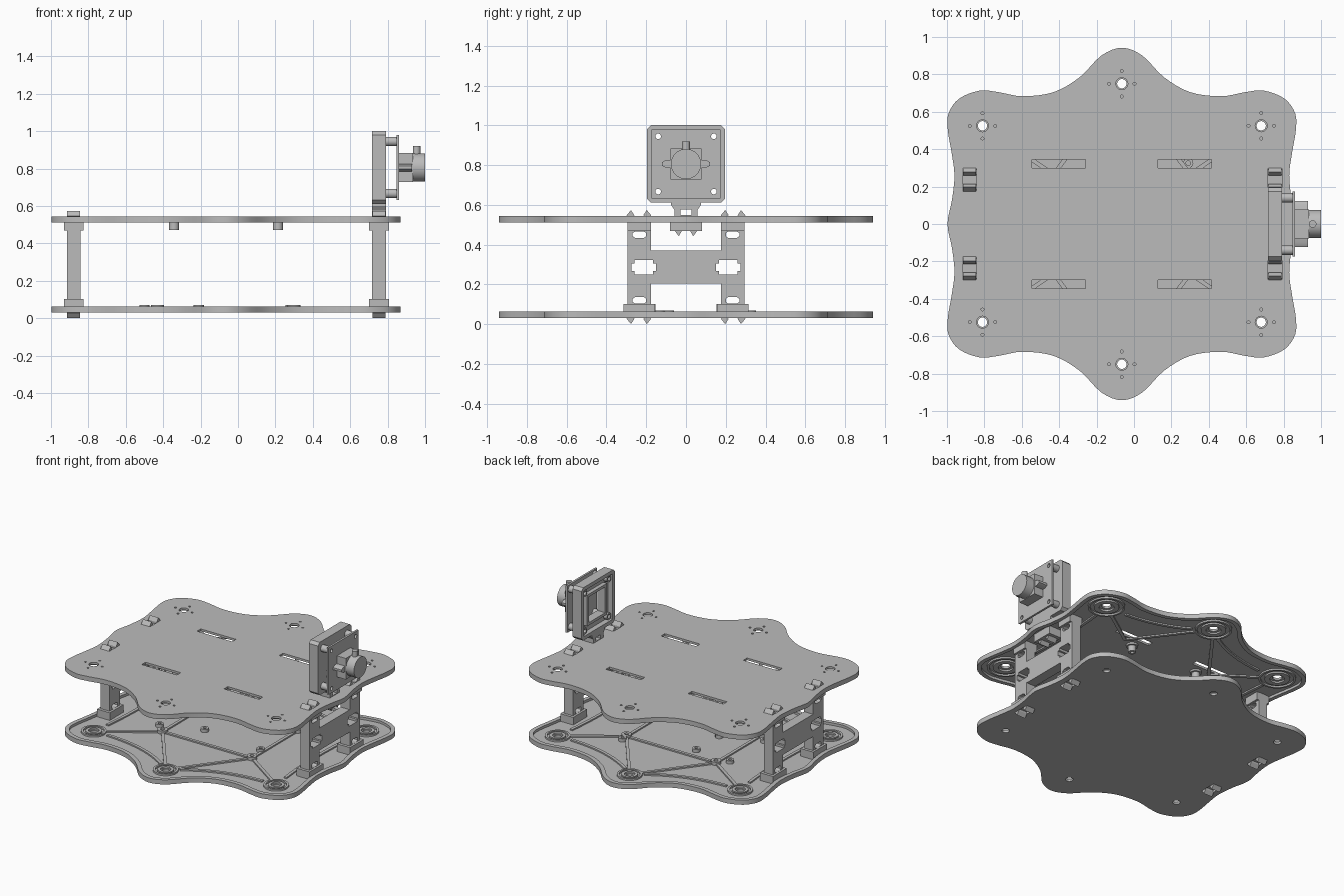
import bpy, bmesh, math
from mathutils import Matrix, Vector

cube = bpy.data.objects.get("Cube")
if cube:
    bpy.data.objects.remove(cube, do_unlink=True)

grey = bpy.data.materials.new("plain grey")
grey.use_nodes = True
grey.diffuse_color = (0.5, 0.5, 0.5, 1)
grey.node_tree.nodes["Principled BSDF"].inputs["Base Color"].default_value = (0.5, 0.5, 0.5, 1)

CX = -0.065
TO_YZ = Matrix(((0, 0, 1, 0), (1, 0, 0, 0), (0, 1, 0, 0), (0, 0, 0, 1)))
parts = []


def prism(name, loops, lo, hi, upright=False):
    """Extrude filled outlines (inner loops become holes) along z, or along x when upright."""
    curve = bpy.data.curves.new(name, 'CURVE')
    curve.dimensions, curve.fill_mode = '2D', 'BOTH'
    curve.extrude = (hi - lo) / 2
    for loop in loops:
        spline = curve.splines.new('POLY')
        spline.points.add(len(loop) - 1)
        for point, co in zip(spline.points, loop):
            point.co = (co[0], co[1], 0, 1)
        spline.use_cyclic_u = True
    helper = bpy.data.objects.new("helper", curve)
    bpy.context.collection.objects.link(helper)
    graph = bpy.context.evaluated_depsgraph_get()
    mesh = bpy.data.meshes.new_from_object(helper.evaluated_get(graph))
    bpy.data.objects.remove(helper, do_unlink=True)
    mesh.transform(Matrix.Translation((0, 0, (lo + hi) / 2)))
    if upright:
        mesh.transform(TO_YZ)
    bm = bmesh.new()
    bm.from_mesh(mesh)
    bmesh.ops.remove_doubles(bm, verts=bm.verts, dist=1e-5)
    bmesh.ops.recalc_face_normals(bm, faces=bm.faces)
    bm.to_mesh(mesh)
    bm.free()
    mesh.name = name
    mesh.materials.clear()
    mesh.materials.append(grey)
    obj = bpy.data.objects.new(name, mesh)
    bpy.context.collection.objects.link(obj)
    parts.append(obj)
    return obj


def rect(x0, x1, y0, y1):
    return [(x0, y0), (x1, y0), (x1, y1), (x0, y1)]


def circle(x, y, r, n=24):
    return [(x + r * math.cos(math.tau * i / n), y + r * math.sin(math.tau * i / n)) for i in range(n)]


def spline_loop(points, steps=4):
    out, n = [], len(points)
    for i in range(n):
        a, b, c, d = (Vector(points[(i + k) % n]) for k in (-1, 0, 1, 2))
        for s in range(steps):
            t = s / steps
            out.append(0.5 * (2 * b + (c - a) * t + (2 * a - 5 * b + 4 * c - d) * t**2
                              + (3 * b - a - 3 * c + d) * t**3))
    return out


def offset(path, dist, closed):
    out, n = [], len(path)
    for i, p in enumerate(path):
        a = path[(i - 1) % n] if closed else path[max(i - 1, 0)]
        b = path[(i + 1) % n] if closed else path[min(i + 1, n - 1)]
        t = (Vector(b) - Vector(a)).normalized()
        out.append(Vector(p) + dist * Vector((t.y, -t.x)))
    return out


def strip(path, width):
    return offset(path, width / 2, False) + offset(path, -width / 2, False)[::-1]


# Wavy six-lobed outline, mirrored from one quarter
quarter = [(0, .942), (.11, .9), (.225, .785), (.365, .705), (.53, .683), (.66, .705), (.76, .713),
           (.87, .67), (.927, .59), (.93, .5), (.91, .38), (.895, .26), (.908, .13), (.932, 0)]
half = quarter + [(x, -y) for x, y in quarter[-2::-1]]
full = half + [(-x, y) for x, y in half[-2:0:-1]]
outline = spline_loop([(CX + x, y) for x, y in full])
inner = offset(outline, 0.03, True)
if max(p.x for p in inner) > max(p.x for p in outline):
    inner = offset(outline, -0.03, True)

# Leg pivots clockwise, rib junctions, post columns
pivots = [(CX + x, y) for x, y in
          [(0, .75), (.745, .525), (.745, -.525), (0, -.75), (-.745, -.525), (-.745, .525)]]
nodes = [(CX + sx * .365, sy * .265) for sx in (-1, 1) for sy in (-1, 1)]
columns = [(-.915, -.842), (.716, .79)]
post_slots = [rect(a, b, *sorted((s * .18, s * .297))) for a, b in columns for s in (-1, 1)]


def tray(label, top):
    """Thin plate with a raised rim, pivot rings and ribs; the top one is turned over."""
    def layer(name, loops, lo, hi):
        if top:
            lo, hi = .575 - hi, .575 - lo
        return prism(label + "_" + name, loops, lo, hi)

    bore = .032 if top else .025
    holes = post_slots + [circle(x, y, bore) for x, y in pivots]
    if top:
        holes = holes + [circle(x + dx * .068, y + dy * .068, .008, 10) for x, y in pivots
                         for dx, dy in ((1, 0), (-1, 0), (0, 1), (0, -1))]
        holes += [rect(x, x + .287, s * .322 - .022, s * .322 + .022) for x in (-.545, .127) for s in (-1, 1)]
    layer("plate", [outline] + holes, .03, .046)
    layer("rim", [outline, inner], .03, .064)
    for x, y in pivots:
        rings = (.125, .11, .085, .05) if top else (.085, .07, .055, .035)
        layer("pivot_ring", [circle(x, y, r, 40) for r in rings], .045, .058)
    # Ribs between pivots and junctions
    ribs = []
    for nx, ny in nodes:
        for px, py in pivots:
            if py * ny > 0 and (px - CX) * (nx - CX) > -.001:
                v = (Vector((px, py)) - Vector((nx, ny)))
                ribs.append([(nx, ny), Vector((px, py)) - v.normalized() * rings[0]])
    if not top:
        ribs += [[nodes[0], nodes[2]], [nodes[1], nodes[3]], [nodes[0], nodes[1]], [nodes[2], nodes[3]]]
    # Bowed ribs from pivot to pivot
    for i, p in enumerate(pivots):
        a, b = Vector(p), Vector(pivots[(i + 1) % 6])
        mid = (a + b) / 2
        mid += (Vector((CX, 0)) - mid).normalized() * (.08 if i in (1, 4) else .16)
        arc = [a * (1 - t)**2 + mid * 2 * t * (1 - t) + b * t**2 for t in (k / 16 for k in range(17))]
        ribs.append([q for q in arc if min((q - a).length, (q - b).length) > rings[0] - .01])
    for path in ribs:
        layer("rib", [strip(path, .022)], .045, .056)


tray("bottom", False)
tray("top", True)

# Small board bosses on the floor and hanging pillars under the top plate
for x, y in nodes:
    prism("rib_junction", [circle(x, y, .035), circle(x, y, .015)], .04, .07)
for x, y in [(-.21, -.088), (-.21, .18), (.28, -.135), (.29, .325), (-.5, .2), (-.5, -.2)]:
    prism("floor_boss", [circle(x, y, .027), circle(x, y, .012)], .04, .07)
for x in (-.342, .214):
    for y in (-.235, .235):
        prism("board_pillar", [circle(x, y, .027), circle(x, y, .012)], .472, .535)
        prism("pillar_foot", [circle(x, y, .04), circle(x, y, .012)], .515, .535)

# Two H-shaped spacer panels with cut-outs, collars and snap hooks
for x0, x1 in columns:
    panel = [(.175, .205), (.175, .046), (.295, .046), (.295, .529), (.175, .529), (.175, .37)]
    panel += [(-y, z) for y, z in panel[::-1]]
    cuts = []
    for s in (-1, 1):
        cross = [(.15, .267), (.165, .267), (.165, .25), (.26, .25), (.26, .267), (.275, .267)]
        cross += [(y, .572 - z) for y, z in cross[::-1]]
        cuts.append([(s * y, z) for y, z in cross])
        for z in (.12, .45):
            cuts.append([(s * (.234 + dy * .034), z + dz * .017) for dy, dz in
                         [(-1, -.5), (-.6, -1), (.6, -1), (1, -.5), (1, .5), (.6, 1), (-.6, 1), (-1, .5)]])
    prism("spacer_panel", [panel] + cuts, x0, x1, True)
    for s in (-1, 1):
        for wide, z0, z1 in ((.08, .046, .102), (.06, .47, .529)):
            y = s * .235
            # Collar stands proud of the post on both broad faces
            for a, b in ((x0 - .016, x0 + .004), (x1 - .004, x1 + .016)):
                prism("post_collar", [rect(a, b, y - wide, y + wide)], z0, z1)
            if wide > .06:
                for end in (-1, 1):
                    mid = y + end * .07
                    prism("collar_cheek", [rect(x0, x1, mid - .0105, mid + .0105)], z0, z1)
        for side in (-1, 1):
            hook = [(.027, .52), (.027, .545), (.022, .547), (.04, .574), (.063, .546), (.058, .545), (.058, .52)]
            for flip in (False, True):
                prism("snap_hook", [[(s * .237 + side * y, .575 - z if flip else z) for y, z in hook]],
                      x0 + .002, x1 - .002, True)

# Sensor bracket: stem, open frame and stand-offs
X0, X1 = columns[1]
MID = .806
stem_half = [(.058, .5), (.058, .575), (.075, .6), (.075, .63)]
stem = stem_half + [(-y, z) for y, z in stem_half[::-1]]
prism("bracket_stem", [stem, rect(-.027, .027, .55, .578)], X0, X1, True)
prism("bracket_collar", [rect(X0 - .016, X1 + .016, -.08, .08)], .47, .529)
for s in (-1, 1):
    prism("bracket_hook", [[(s * .018, .475), (s * .06, .475), (s * .036, .442)]], X0, X1, True)


def square(r, z=MID):
    return rect(-r, r, z - r, z + r)


corner = [(-.195, .175), (-.175, .195), (.175, .195), (.195, .175)]
frame = [(y, MID + z) for y, z in corner] + [(y, MID - z) for y, z in corner[::-1]]
screws = [(sy * .14, MID + sz * .139) for sy in (-1, 1) for sz in (-1, 1)]
prism("bracket_frame", [frame, square(.168)], X0, X1, True)
prism("bracket_wall", [square(.17), square(.095)] + [circle(y, z, .014) for y, z in screws], .755, X1, True)
prism("bracket_lip", [square(.115), square(.095)], X0 + .01, .76, True)
for y, z in screws:
    prism("board_standoff", [circle(y, z, .025), circle(y, z, .014)], X0 + .01, .85, True)

# Camera board, lens holder with ears, and lens
prism("camera_board", [square(.173)] + [circle(y, z, .014) for y, z in screws], .847, .862, True)
prism("lens_holder", [square(.078)], .86, .935, True)
ear = [(-.1, -.02), (.1, -.02), (.122, -.008), (.122, .008), (.1, .02), (-.1, .02), (-.122, .008), (-.122, -.008)]
prism("holder_ears", [[(y, MID + z) for y, z in ear]], .86, .93, True)
prism("lens", [circle(0, MID, .076, 40)], .93, 1.0, True)
prism("lens_screw", [circle(.955, 0, .02)], .86, .92)

# Smooth the curved walls, keep edges sharp
bpy.ops.object.select_all(action='DESELECT')
for obj in parts:
    obj.select_set(True)
bpy.context.view_layer.objects.active = parts[0]
bpy.ops.object.shade_smooth_by_angle(angle=math.radians(30))
